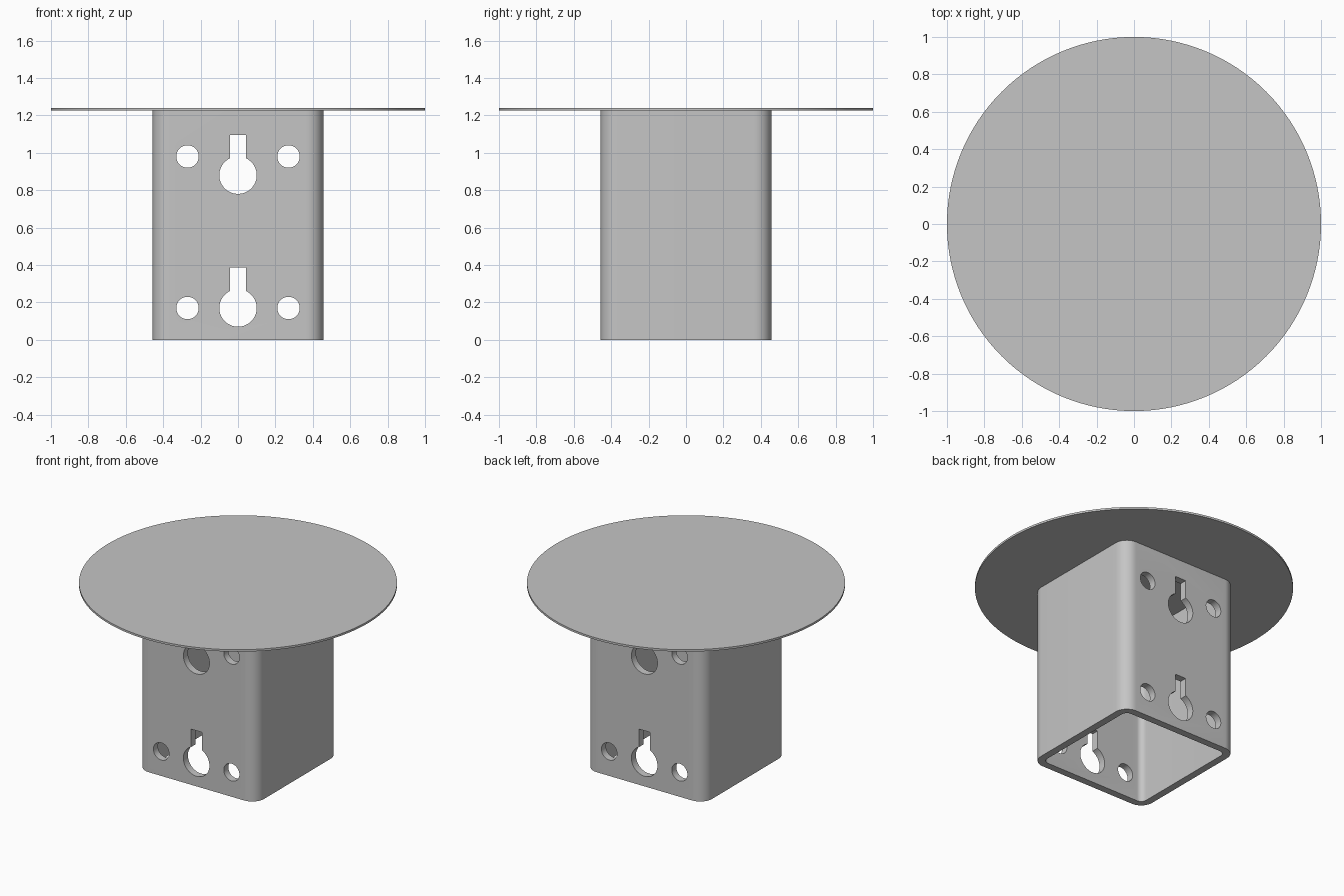
import bpy, bmesh
from math import sin, cos, pi, asin, radians

cube = bpy.data.objects.get("Cube")
if cube:
    bpy.data.objects.remove(cube, do_unlink=True)

HALF, RADIUS, WALL = 0.456, 0.09, 0.05
PLATE_BOTTOM, HEIGHT = 1.226, 1.24

grey = bpy.data.materials.new("plain grey")
grey.use_nodes = True
grey.diffuse_color = (0.56, 0.56, 0.56, 1)
grey.node_tree.nodes["Principled BSDF"].inputs["Base Color"].default_value = grey.diffuse_color


def arc(cx, cy, r, start, end, steps):
    angles = [start + (end - start) * i / steps for i in range(steps + 1)]
    return [(cx + r * cos(a), cy + r * sin(a)) for a in angles]


def circle(cx, cy, r, steps):
    return arc(cx, cy, r, 0, 2 * pi, steps)[:-1]


def rounded_square(half, r):
    points = []
    for i, (sx, sy) in enumerate([(1, 1), (-1, 1), (-1, -1), (1, -1)]):
        points += arc(sx * (half - r), sy * (half - r), r, i * pi / 2, (i + 1) * pi / 2, 12)
    return points


def keyhole(z):
    r, slot, top = 0.1, 0.042, 0.216
    gap = asin(slot / r)
    return arc(0, z, r, pi / 2 + gap, 5 * pi / 2 - gap, 56) + [(slot, z + top), (-slot, z + top)]


def extrude(bm, outline, place, low, high):
    """Closed prism from a 2D outline."""
    a = [bm.verts.new(place(u, v, low)) for u, v in outline]
    b = [bm.verts.new(place(u, v, high)) for u, v in outline]
    bm.faces.new(a)
    bm.faces.new(b)
    for i in range(len(a)):
        j = (i + 1) % len(a)
        bm.faces.new((a[i], a[j], b[j], b[i]))


def finish(bm, name):
    bmesh.ops.recalc_face_normals(bm, faces=bm.faces[:])
    mesh = bpy.data.meshes.new(name)
    bm.to_mesh(mesh)
    bm.free()
    obj = bpy.data.objects.new(name, mesh)
    mesh.materials.append(grey)
    bpy.context.collection.objects.link(obj)
    return obj


def activate(obj):
    bpy.ops.object.select_all(action="DESELECT")
    obj.select_set(True)
    bpy.context.view_layer.objects.active = obj


def upright(u, v, w):
    return (u, v, w)


def through(u, v, w):
    return (u, w, v)


# Round top plate
bm = bmesh.new()
extrude(bm, circle(0, 0, 1, 128), upright, PLATE_BOTTOM, HEIGHT)
plate = finish(bm, "top_plate")

# Hollow square tube with rounded corners
bm = bmesh.new()
rings = []
for half, r, z in [(HALF, RADIUS, 0), (HALF, RADIUS, PLATE_BOTTOM),
                   (HALF - WALL, RADIUS - WALL, PLATE_BOTTOM), (HALF - WALL, RADIUS - WALL, 0)]:
    rings.append([bm.verts.new((x, y, z)) for x, y in rounded_square(half, r)])
for k in range(4):
    a, b = rings[k], rings[(k + 1) % 4]
    for i in range(len(a)):
        j = (i + 1) % len(a)
        bm.faces.new((a[i], a[j], b[j], b[i]))
tube = finish(bm, "square_tube")

# Keyholes and screw holes through the front and back walls
bm = bmesh.new()
for z in (0.17, 0.88):
    extrude(bm, keyhole(z), through, -0.7, 0.7)
for z in (0.17, 0.98):
    for x in (-0.27, 0.27):
        extrude(bm, circle(x, z, 0.06, 40), through, -0.7, 0.7)
cutter = finish(bm, "hole_cutter")
cutter.hide_render = True

activate(tube)
cut = tube.modifiers.new("holes", "BOOLEAN")
cut.operation = "DIFFERENCE"
cut.solver = "EXACT"
cut.object = cutter
bpy.ops.object.modifier_apply(modifier=cut.name)
bpy.data.objects.remove(cutter, do_unlink=True)

for obj in (plate, tube):
    activate(obj)
    bpy.ops.object.shade_smooth_by_angle(angle=radians(30))
